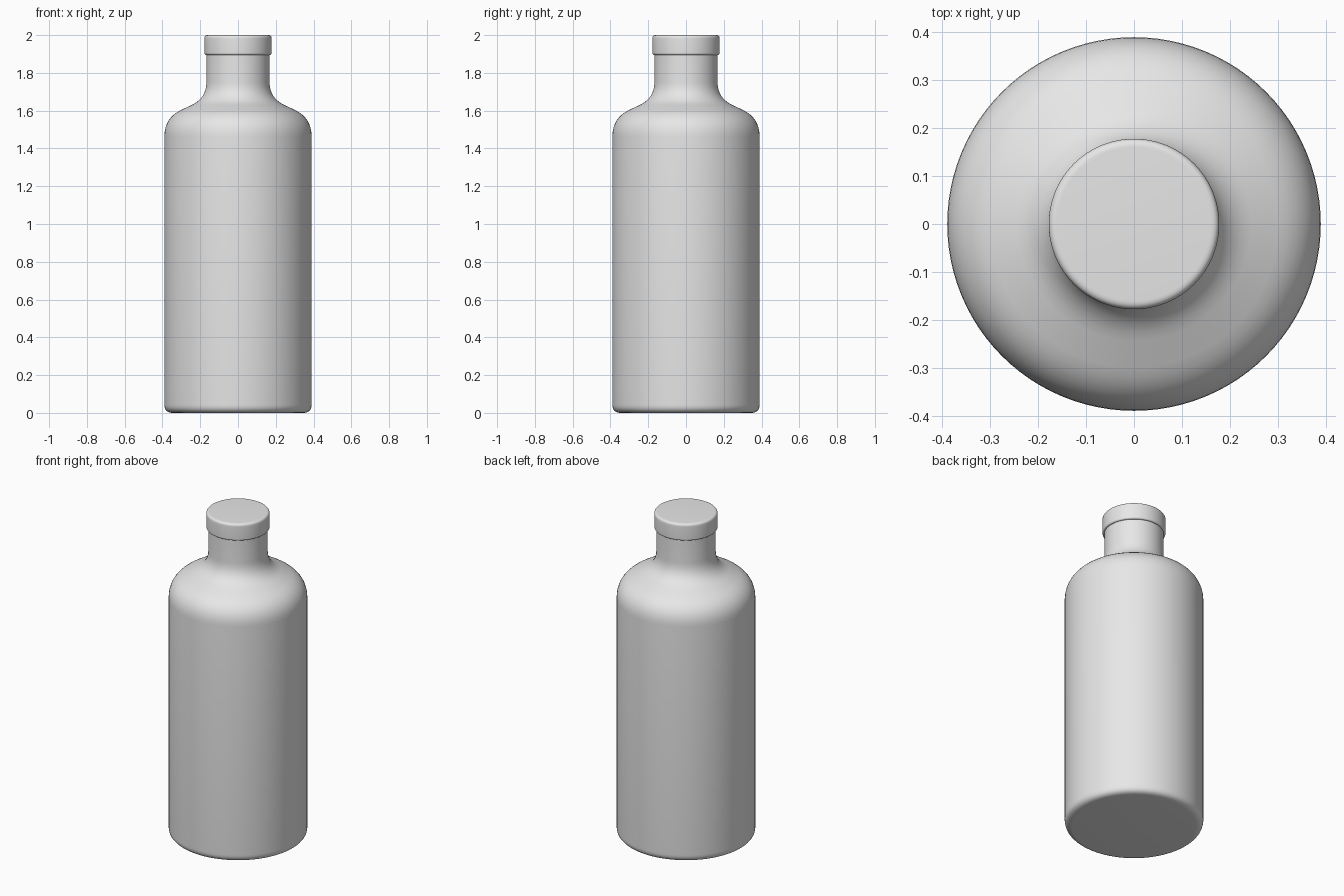
import bpy, bmesh, math

if "Cube" in bpy.data.objects:
    bpy.data.objects.remove(bpy.data.objects["Cube"])

SEGMENTS = 96

grey = bpy.data.materials.new("light_grey")
grey.diffuse_color = (0.8, 0.8, 0.8, 1.0)
grey.use_nodes = True
grey.node_tree.nodes["Principled BSDF"].inputs["Base Color"].default_value = grey.diffuse_color


def fillet(corner, before, after, size, steps=8):
    """Rounded corner: quadratic curve between points 'size' away on each side."""
    def toward(p):
        d = math.dist(corner, p)
        return [corner[i] + (p[i] - corner[i]) * size / d for i in (0, 1)]
    a, b = toward(before), toward(after)
    pts = []
    for k in range(steps + 1):
        t = k / steps
        pts.append(tuple((1 - t) ** 2 * a[i] + 2 * t * (1 - t) * corner[i] + t * t * b[i]
                         for i in (0, 1)))
    return pts


def rounded(outline):
    """Outline entries are (radius, z, fillet size)."""
    pts = []
    for i, (r, z, size) in enumerate(outline):
        if size:
            pts += fillet((r, z), outline[i - 1][:2], outline[i + 1][:2], size)
        else:
            pts.append((r, z))
    return pts


def lathe(name, profile):
    bm = bmesh.new()
    verts = [bm.verts.new((r, 0, z)) for r, z in profile]
    edges = [bm.edges.new(pair) for pair in zip(verts, verts[1:])]
    bmesh.ops.spin(bm, geom=verts + edges, cent=(0, 0, 0), axis=(0, 0, 1),
                   angle=math.tau, steps=SEGMENTS)
    bmesh.ops.remove_doubles(bm, verts=bm.verts, dist=1e-5)
    bmesh.ops.recalc_face_normals(bm, faces=bm.faces)
    mesh = bpy.data.meshes.new(name)
    bm.to_mesh(mesh)
    bm.free()
    mesh.materials.append(grey)
    obj = bpy.data.objects.new(name, mesh)
    bpy.context.collection.objects.link(obj)
    bpy.ops.object.select_all(action='DESELECT')
    obj.select_set(True)
    bpy.context.view_layer.objects.active = obj
    bpy.ops.object.shade_smooth_by_angle(angle=math.radians(35))


# Bottle: flat base, straight wall, sloped shoulder, neck
lathe("bottle", rounded([
    (0, 0, 0),
    (0.39, 0, 0.045),
    (0.39, 1.562, 0.10),
    (0.167, 1.667, 0.085),
    (0.167, 1.90, 0),
]))

# Cap: slightly wider short cylinder with softened rims
lathe("cap", rounded([
    (0, 1.895, 0),
    (0.178, 1.895, 0.012),
    (0.178, 2.0, 0.018),
    (0, 2.0, 0),
]))
